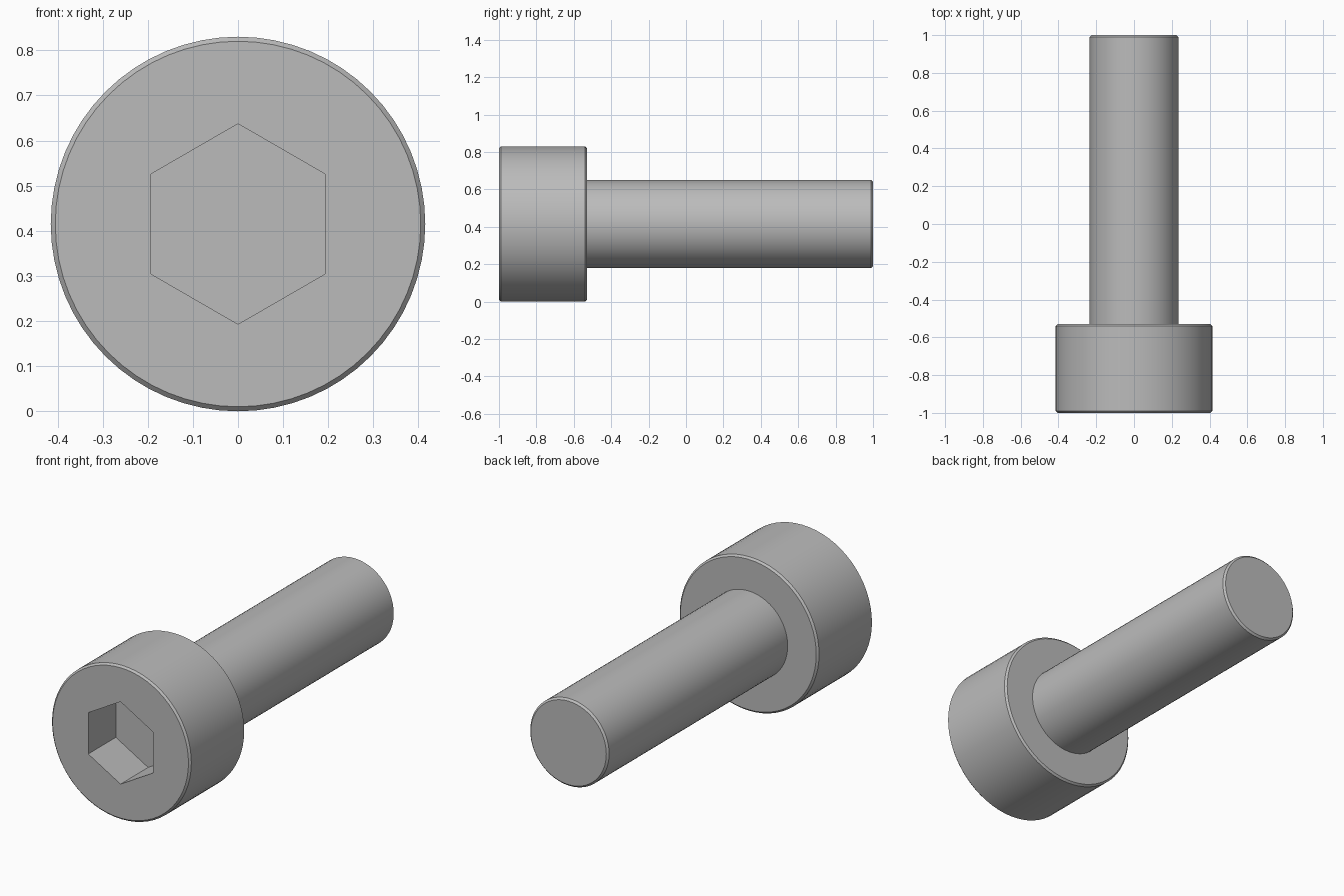
import bpy
import bmesh
from math import radians, tau
from mathutils import Matrix, Vector

cube = bpy.data.objects.get("Cube")
if cube:
    bpy.data.objects.remove(cube, do_unlink=True)

HEAD_R, SHANK_R, SOCKET_R = 0.415, 0.235, 0.222
FRONT, SHOULDER, TIP = -1.0, -0.53, 1.0
SOCKET_DEPTH = 0.235
BEVEL = 0.01
SIDES = 64
CENTRE = Vector((0, 0, HEAD_R))

steel = bpy.data.materials.new("grey steel")
steel.use_nodes = True
grey = (0.5, 0.5, 0.5, 1)
steel.diffuse_color = grey
steel.node_tree.nodes["Principled BSDF"].inputs["Base Color"].default_value = grey


def add_object(name, bm):
    bmesh.ops.recalc_face_normals(bm, faces=bm.faces)
    mesh = bpy.data.meshes.new(name)
    bm.to_mesh(mesh)
    bm.free()
    mesh.materials.append(steel)
    obj = bpy.data.objects.new(name, mesh)
    bpy.context.collection.objects.link(obj)
    return obj


# Head and shank: one profile (radius, y) turned about the long axis
profile = [
    (HEAD_R - BEVEL, FRONT), (HEAD_R, FRONT + BEVEL),
    (HEAD_R, SHOULDER - BEVEL), (HEAD_R - BEVEL, SHOULDER),
    (SHANK_R, SHOULDER), (SHANK_R, TIP - BEVEL), (SHANK_R - BEVEL, TIP),
]
bm = bmesh.new()
points = [bm.verts.new(CENTRE + Vector((0, y, r))) for r, y in profile]
edges = [bm.edges.new(pair) for pair in zip(points, points[1:])]
bmesh.ops.spin(bm, geom=points + edges, cent=CENTRE, axis=(0, 1, 0),
               angle=tau, steps=SIDES, use_merge=True)
bmesh.ops.remove_doubles(bm, verts=bm.verts, dist=0.0001)
bmesh.ops.holes_fill(bm, edges=[e for e in bm.edges if e.is_boundary], sides=0)
bolt = add_object("bolt_head_and_shank", bm)

# Hexagonal socket, points up and down, cut into the head
bm = bmesh.new()
placement = (Matrix.Translation((0, FRONT, HEAD_R))
             @ Matrix.Rotation(radians(90), 4, "X")
             @ Matrix.Rotation(radians(90), 4, "Z"))
bmesh.ops.create_cone(bm, cap_ends=True, segments=6, radius1=SOCKET_R,
                      radius2=SOCKET_R, depth=2 * SOCKET_DEPTH, matrix=placement)
# Put a corner exactly at the top
top = max(bm.verts, key=lambda v: v.co.z)
if abs(top.co.x) > 0.01:
    bmesh.ops.rotate(bm, verts=bm.verts, cent=CENTRE,
                     matrix=Matrix.Rotation(radians(30), 3, "Y"))
cutter = add_object("socket_cutter", bm)
cutter.hide_render = True

cut = bolt.modifiers.new("hex socket", "BOOLEAN")
cut.operation = "DIFFERENCE"
cut.solver = "EXACT"
cut.object = cutter

bpy.ops.object.select_all(action="DESELECT")
bolt.select_set(True)
bpy.context.view_layer.objects.active = bolt
bpy.ops.object.modifier_apply(modifier=cut.name)
bpy.data.objects.remove(cutter, do_unlink=True)
bpy.ops.object.shade_smooth_by_angle(angle=radians(30))
